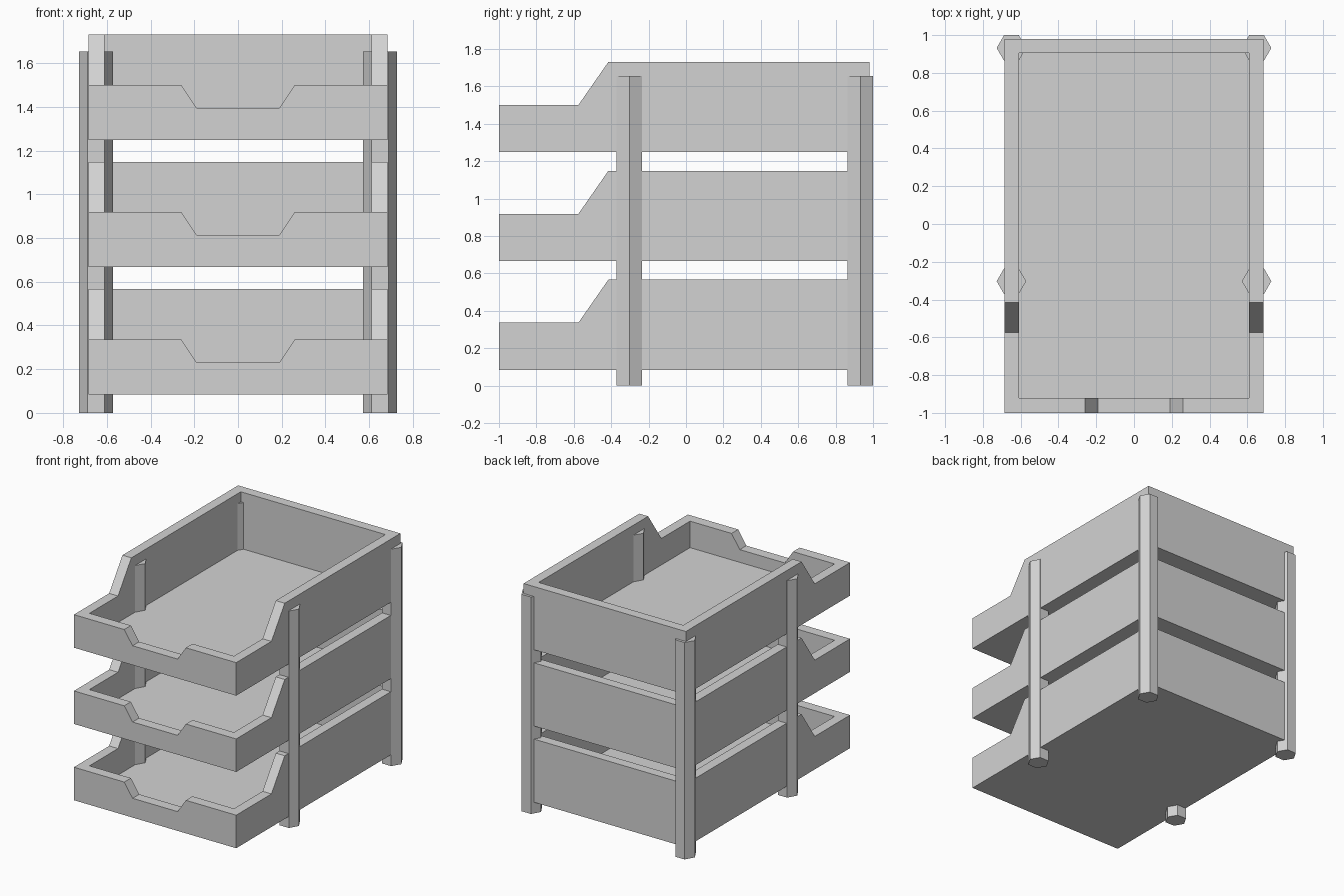
import bpy
import bmesh
import math
from mathutils import Vector

if "Cube" in bpy.data.objects:
    bpy.data.objects.remove(bpy.data.objects["Cube"], do_unlink=True)

# Single grey finish
grey = bpy.data.materials.new("light_grey")
grey.use_nodes = True
colour = (0.65, 0.65, 0.65, 1.0)
grey.diffuse_color = colour
grey.node_tree.nodes["Principled BSDF"].inputs["Base Color"].default_value = colour


def prism(name, points, extrude):
    """Closed solid: a planar outline pushed along a vector."""
    bm = bmesh.new()
    face = bm.faces.new([bm.verts.new(p) for p in points])
    result = bmesh.ops.extrude_face_region(bm, geom=[face], use_keep_orig=True)
    moved = [g for g in result["geom"] if isinstance(g, bmesh.types.BMVert)]
    bmesh.ops.translate(bm, verts=moved, vec=Vector(extrude))
    bmesh.ops.recalc_face_normals(bm, faces=bm.faces)
    mesh = bpy.data.meshes.new(name)
    bm.to_mesh(mesh)
    bm.free()
    mesh.materials.append(grey)
    obj = bpy.data.objects.new(name, mesh)
    bpy.context.collection.objects.link(obj)
    return obj


def cut(target, cutter):
    """Subtract the cutter and discard it."""
    cutter.hide_render = True
    mod = target.modifiers.new("cut", "BOOLEAN")
    mod.operation = "DIFFERENCE"
    mod.solver = "EXACT"
    mod.object = cutter
    bpy.context.view_layer.objects.active = target
    bpy.ops.object.modifier_apply(modifier=mod.name)
    bpy.data.objects.remove(cutter, do_unlink=True)


# Tray: side profile, hollowed, with a finger notch in the front wall
half_x, front, back = 0.685, -1.0, 0.98
wall, floor = 0.075, 0.05
low, high = 0.252, 0.482
base, pitch = 0.085, 0.582

profile = [(front, 0), (back, 0), (back, high), (-0.415, high), (-0.575, low), (front, low)]
tray = prism("bottom_tray", [(-half_x, y, z) for y, z in profile], (2 * half_x, 0, 0))

ix = half_x - wall
y0, y1 = front + wall + 0.005, back - wall
cut(tray, prism("cavity_cutter",
                [(-ix, y0, floor), (ix, y0, floor), (ix, y1, floor), (-ix, y1, floor)],
                (0, 0, 1)))

notch_z, slope = low - 0.105, 0.07 / 0.105
rise = 0.2
top_x = 0.19 + rise * slope
cut(tray, prism("notch_cutter",
                [(-0.19, front - 0.1, notch_z), (0.19, front - 0.1, notch_z),
                 (top_x, front - 0.1, notch_z + rise), (-top_x, front - 0.1, notch_z + rise)],
                (0, 0.3, 0)))
tray.location.z = base

# Upper trays share the same mesh
for level, name in enumerate(("middle_tray", "top_tray"), start=1):
    copy = bpy.data.objects.new(name, tray.data)
    copy.location.z = base + level * pitch
    bpy.context.collection.objects.link(copy)

# Hexagonal corner posts
radius, post_height = 0.078, 1.655
for side, sx in (("left", 1), ("right", -1)):
    for end, y in (("front", -0.303), ("back", 0.932)):
        ring = [(sx * 0.649 + radius * math.cos(i * math.pi / 3),
                 y + radius * math.sin(i * math.pi / 3), 0) for i in range(6)]
        prism(f"{end}_{side}_post", ring, (0, 0, post_height))
